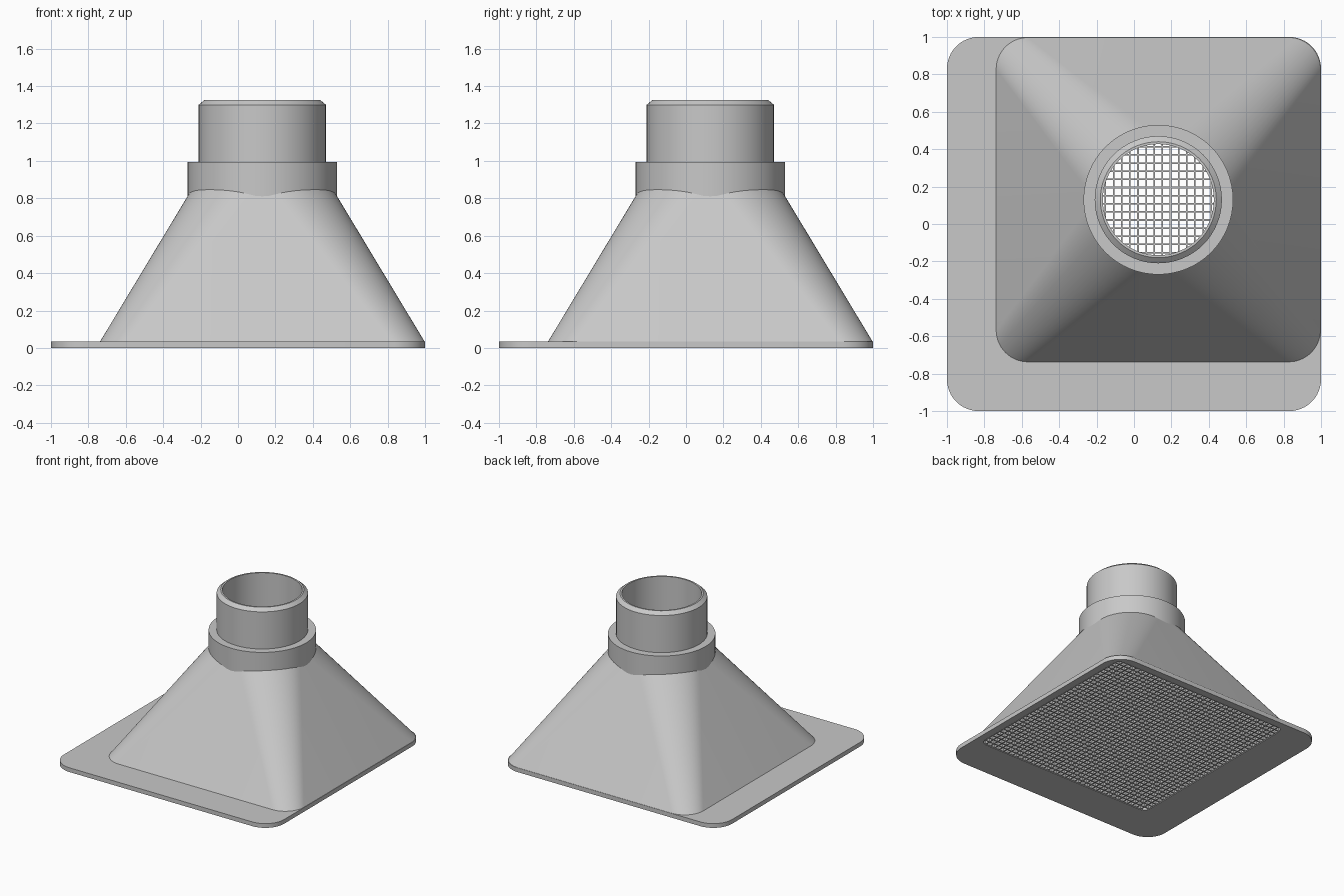
import bpy
import bmesh
from math import cos, sin, pi

cube = bpy.data.objects.get("Cube")
if cube:
    bpy.data.objects.remove(cube, do_unlink=True)

SEG = 16        # segments per quarter turn
OFF = 0.13      # hood and pipe sit off centre on the plate

grey = bpy.data.materials.new("plain grey")
grey.use_nodes = True
grey.diffuse_color = (0.58, 0.58, 0.58, 1)
grey.node_tree.nodes["Principled BSDF"].inputs["Base Color"].default_value = grey.diffuse_color


def rounded(half, radius, z, off=OFF):
    """Loop of a rounded square; a circle when radius equals half."""
    pts = []
    for q in range(4):
        mid = (q + 0.5) * pi / 2
        sx = 1 if cos(mid) > 0 else -1
        sy = 1 if sin(mid) > 0 else -1
        for i in range(SEG + 1):
            a = (q + i / SEG) * pi / 2
            pts.append((off + sx * (half - radius) + radius * cos(a),
                        off + sy * (half - radius) + radius * sin(a), z))
    return pts


def circle(radius, z):
    return rounded(radius, radius, z)


def finish(name, bm):
    mesh = bpy.data.meshes.new(name)
    bm.to_mesh(mesh)
    bm.free()
    mesh.materials.append(grey)
    obj = bpy.data.objects.new(name, mesh)
    bpy.context.collection.objects.link(obj)
    return obj


def shell(name, loops):
    """Skin a closed cycle of loops into a hollow solid."""
    bm = bmesh.new()
    rings = [[bm.verts.new(p) for p in loop] for loop in loops]
    n = len(rings[0])
    for a, b in zip(rings, rings[1:] + rings[:1]):
        for i in range(n):
            j = (i + 1) % n
            bm.faces.new((a[i], a[j], b[j], b[i]))
    bmesh.ops.remove_doubles(bm, verts=bm.verts, dist=0.0001)
    bmesh.ops.recalc_face_normals(bm, faces=bm.faces)
    obj = finish(name, bm)
    bpy.ops.object.select_all(action='DESELECT')
    obj.select_set(True)
    bpy.context.view_layer.objects.active = obj
    bpy.ops.object.shade_smooth_by_angle(angle=pi / 6)
    return obj


PLATE = 0.035   # plate thickness
NECK = 0.91     # height where the hood becomes round

# Flat mounting plate with the hood opening
shell("base_plate", [
    rounded(1, 0.17, 0, 0), rounded(1, 0.17, PLATE, 0),
    rounded(0.81, 0.06, PLATE), rounded(0.81, 0.06, 0)])

# Hollow hood, rounded square to circle
shell("hood", [
    rounded(0.867, 0.17, PLATE), circle(0.34, NECK),
    circle(0.297, NECK), rounded(0.81, 0.06, PLATE)])

# Collar around the neck, its underside buried in the hood wall
shell("collar", [
    circle(0.4, 0.8), circle(0.4, 0.995),
    circle(0.33, 0.995), circle(0.33, NECK)])

# Outlet pipe with a chamfered rim
shell("outlet_pipe", [
    circle(0.34, NECK), circle(0.34, 1.3), circle(0.31, 1.325),
    circle(0.297, 1.325), circle(0.297, NECK)])

# Square mesh screen across the opening
bm = bmesh.new()
bmesh.ops.create_grid(bm, x_segments=37, y_segments=37, size=0.805)
bmesh.ops.translate(bm, verts=bm.verts, vec=(OFF, OFF, 0.002))
cells = list(bm.faces)
bmesh.ops.inset_individual(bm, faces=cells, thickness=0.006)
bmesh.ops.delete(bm, geom=cells, context='FACES')
screen = finish("mesh_screen", bm)
thick = screen.modifiers.new("thickness", 'SOLIDIFY')
thick.thickness = 0.03
thick.offset = 1
